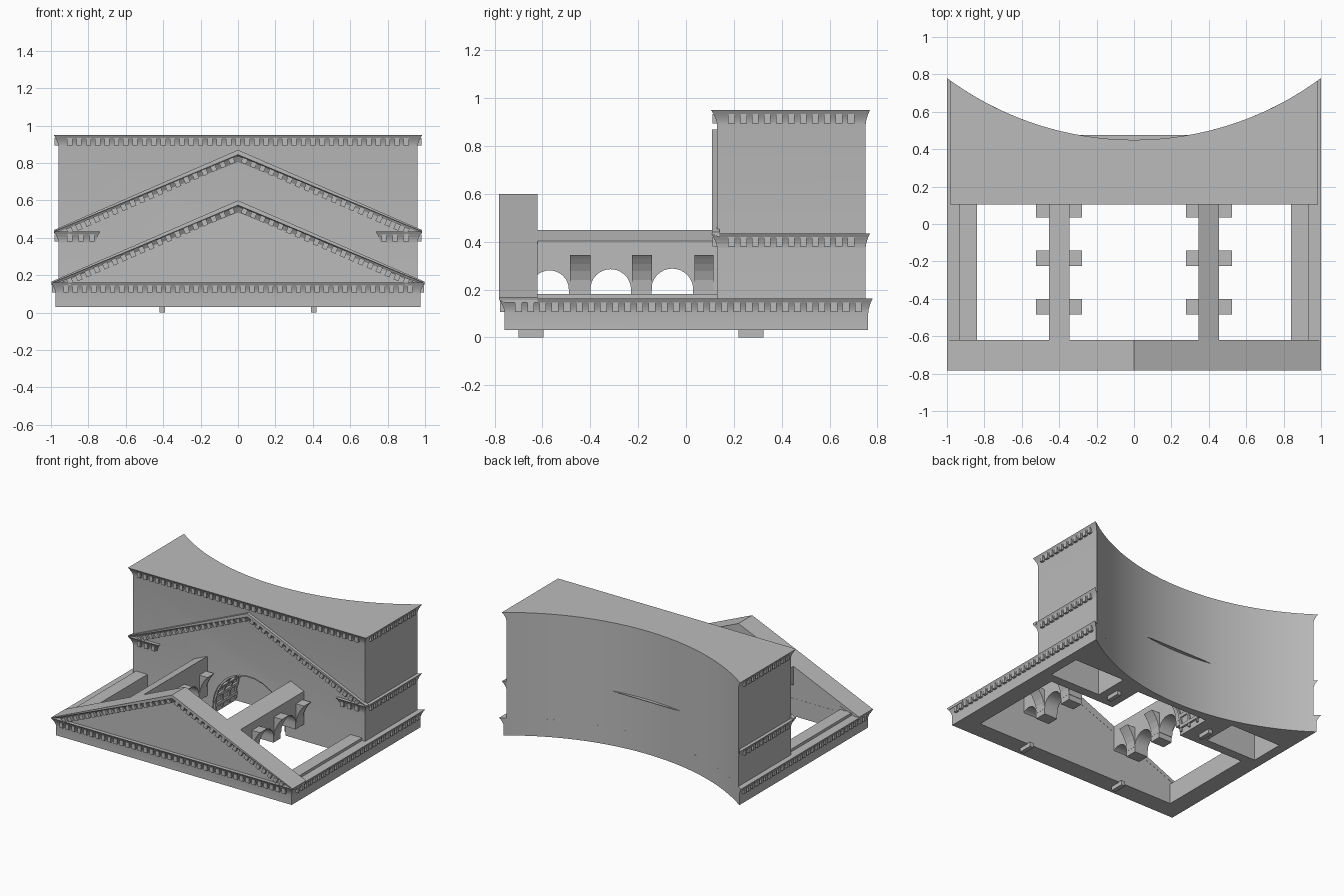
import bpy, bmesh
from math import sin, cos, pi, sqrt, atan2
from mathutils import Matrix, Vector

cube = bpy.data.objects.get("Cube")
if cube:
    bpy.data.objects.remove(cube, do_unlink=True)

stone = bpy.data.materials.new("grey_stone")
stone.use_nodes = True
stone.diffuse_color = (0.5, 0.5, 0.5, 1)
stone.node_tree.nodes["Principled BSDF"].inputs["Base Color"].default_value = (0.5, 0.5, 0.5, 1)

SLOPE = 0.435
RAD, CY = 1.68, 2.13          # concave rear wall circle


def back(x):
    return CY - sqrt(RAD * RAD - x * x)


def finish(name, bm):
    bmesh.ops.recalc_face_normals(bm, faces=bm.faces)
    me = bpy.data.meshes.new(name)
    bm.to_mesh(me)
    bm.free()
    ob = bpy.data.objects.new(name, me)
    bpy.context.collection.objects.link(ob)
    me.materials.append(stone)
    return ob


def loft(name, rings):
    """Skin closed rings of equal length and cap both ends."""
    bm = bmesh.new()
    vs = [[bm.verts.new(p) for p in r] for r in rings]
    n = len(vs[0])
    for a, b in zip(vs, vs[1:]):
        for i in range(n):
            j = (i + 1) % n
            bm.faces.new((a[i], a[j], b[j], b[i]))
    bm.faces.new(vs[0])
    bm.faces.new(vs[-1])
    return finish(name, bm)


def prism_y(name, pts, y0, y1):
    return loft(name, [[(x, y, z) for x, z in pts] for y in (y0, y1)])


def add_box(bm, lo, hi, mat=None):
    c = [(a + b) / 2 for a, b in zip(lo, hi)]
    s = [b - a for a, b in zip(lo, hi)]
    m = Matrix.Translation(c) @ Matrix.Diagonal((*s, 1))
    bmesh.ops.create_cube(bm, size=1, matrix=mat @ m if mat else m)


def box(name, lo, hi):
    bm = bmesh.new()
    add_box(bm, lo, hi)
    return finish(name, bm)


def cut(ob, cutters):
    for c in cutters:
        m = ob.modifiers.new("cut", 'BOOLEAN')
        m.operation, m.solver, m.object = 'DIFFERENCE', 'EXACT', c
        bpy.context.view_layer.objects.active = ob
        bpy.ops.object.modifier_apply(modifier=m.name)


def smooth(ob):
    bpy.ops.object.select_all(action='DESELECT')
    ob.select_set(True)
    bpy.context.view_layer.objects.active = ob
    bpy.ops.object.shade_smooth_by_angle(angle=0.5)


def footprint(hx, yf, z, n=40):
    xs = [hx - 2 * hx * i / n for i in range(n + 1)]
    return [(-hx, yf, z), (hx, yf, z)] + [(x, back(x), z) for x in xs]


def flare(top, depth=0.025, height=0.06, n=4):
    """Offsets and heights of a concave cornice."""
    return [(depth * (i / n) ** 1.6, top - height + height * i / n) for i in range(n + 1)]


# main masses with flared cornices
base = loft("base_frame", [footprint(0.975, -0.758, 0.03)] +
            [footprint(0.975 + o, -0.758 - o, z) for o, z in flare(0.162)])
block = loft("rear_block", [footprint(0.96, 0.13, 0.155)] +
             [footprint(0.96 + o, 0.13 - o, z) for o, z in flare(0.95)])

# openings
arch = [(0.3, -0.05)] + [(0.3 * cos(pi * i / 24), 0.09 + 0.3 * sin(pi * i / 24))
                         for i in range(25)] + [(-0.3, -0.05)]
court = box("court_cutter", (-0.84, -0.62, -0.1), (0.84, 0.13, 0.3))
vault = prism_y("vault_cutter", arch, 0.05, 0.4)
pockets = [box("pocket_cutter", (min(s * 0.48, s * 0.9), 0.2, -0.1),
               (max(s * 0.48, s * 0.9), 0.46, 0.4)) for s in (-1, 1)]
cut(base, [court, vault] + pockets)
cut(block, [vault] + pockets)
for c in [court, vault] + pockets:
    bpy.data.objects.remove(c, do_unlink=True)
smooth(base)
smooth(block)

# coffer ribs inside the vault
bm = bmesh.new()
for k in range(13):
    rot = Matrix.Translation((0, 0, 0.09)) @ Matrix.Rotation(-pi / 2 + pi * k / 12, 4, 'Y')
    add_box(bm, (-0.012, 0.14, 0.285), (0.012, 0.4, 0.302), rot)
    for y in (0.14, 0.225, 0.31, 0.385):
        add_box(bm, (-0.038, y, 0.287), (0.038, y + 0.015, 0.302), rot)
finish("vault_coffers", bm)

# thin ledge on the concave wall
box("rear_ledge", (-0.32, 0.42, 0.435), (0.32, 0.475, 0.44))

# middle cornice returning round the block corners
for s, side in ((1, "left"), (-1, "right")):
    rings = []
    for o, z in flare(0.435):
        hx, yf = 0.96 + o, 0.13 - o
        rings.append([(s * x, y, z) for x, y in
                      ((0.76 - o, yf), (hx, yf), (hx, back(hx)), (0.76 - o, 0.5))])
    loft(side + "_middle_cornice", rings)

# level rows of cornice brackets
bm = bmesh.new()


def row_x(x0, x1, n, y, top):
    for i in range(n):
        x = x0 + (x1 - x0) * i / (n - 1)
        add_box(bm, (x - 0.014, y - 0.02, top - 0.055), (x + 0.014, y + 0.01, top - 0.016))


def row_y(y0, y1, n, hx, top):
    for s in (-1, 1):
        for i in range(n):
            y = y0 + (y1 - y0) * i / (n - 1)
            a, b = sorted((s * (hx - 0.01), s * (hx + 0.02)))
            add_box(bm, (a, y - 0.014, top - 0.055), (b, y + 0.014, top - 0.016))


row_x(-0.92, 0.92, 38, -0.758, 0.162)
row_x(-0.9, 0.9, 37, 0.13, 0.95)
for s in (-1, 1):
    row_x(s * 0.78, s * 0.9, 3, 0.13, 0.435)
row_y(-0.7, 0.72, 29, 0.975, 0.162)
row_y(0.19, 0.69, 11, 0.96, 0.95)
row_y(0.19, 0.69, 11, 0.96, 0.435)
finish("cornice_brackets", bm)


# gables: tapered raking cornices with tilted brackets
def chevron(hx, apex, t, y):
    low = apex - SLOPE * hx
    return [(-hx, y, low), (0, y, apex), (hx, y, low),
            (hx, y, low - t * 0.3), (0, y, apex - t), (-hx, y, low - t * 0.3)]


def rake(name, hx, apex, y_front, y_wall, y_back):
    loft(name + "_raking_cornice", [chevron(hx, apex, 0.025, y_front),
                                    chevron(hx, apex, 0.035, (y_front + y_wall) / 2),
                                    chevron(hx, apex, 0.065, y_wall),
                                    chevron(hx, apex, 0.065, y_back)])
    bm = bmesh.new()
    for s in (-1, 1):
        rot = Matrix.Rotation(s * atan2(SLOPE, 1), 4, 'Y')
        for i in range(19):
            x = s * (0.035 + 0.048 * i)
            m = Matrix.Translation((x, 0, apex - SLOPE * abs(x) - 0.04)) @ rot
            add_box(bm, (-0.014, y_front + 0.005, -0.018), (0.014, y_wall + 0.01, 0.016), m)
    finish(name + "_rake_brackets", bm)


rake("front_gable", 0.998, 0.6, -0.782, -0.758, -0.62)
rake("block_gable", 0.985, 0.87, 0.108, 0.13, 0.14)
prism_y("front_gable_wall", [(-0.97, 0.15), (0, 0.57), (0.97, 0.15)], -0.756, -0.621)

# side ledges, arcades, flared piers and feet
profile = [(-0.68, 1), (0.135, 1), (0.135, 0.155), (0.03, 0.155)]
for c, r in ((-0.0575, 0.0875), (-0.315, 0.085), (-0.57, 0.08)):
    profile += [(c + r * cos(pi * i / 16), 0.2 + r * sin(pi * i / 16)) for i in range(17)]
    profile += [(c - r, 0.155)]
    if c > -0.5:
        profile += [(-0.23 if c > -0.1 else -0.49, 0.155)]
        if c > -0.1:
            profile[-2:] = [(c - r, 0.155), (-0.23, 0.155)]
profile += [(-0.68, 0.155)]

for s, side in ((1, "left"), (-1, "right")):
    a, b = sorted((s * 0.84, s * 0.935))
    box(side + "_ledge", (a, -0.65, 0.14), (b, 0.135, 0.182))
    rings = [[(s * x, y, 0.6 - SLOPE * x if z == 1 else z) for y, z in profile]
             for x in (0.345, 0.455)]
    smooth(loft(side + "_arcade", rings))
    for k, (y0, y1) in enumerate(((-0.485, -0.4), (-0.225, -0.142), (0.035, 0.115))):
        right = [(0.056 + 0.067 * t * t, 0.195 + 0.15 * t) for t in (0, 0.3, 0.55, 0.75, 0.9, 1)]
        pts = [(s * 0.4 + x, z) for x, z in right] + [(s * 0.4 - x, z) for x, z in reversed(right)]
        prism_y(f"{side}_pier_{k + 1}", pts, y0, y1)
    for place, y0, y1 in (("front", -0.7, -0.595), ("back", 0.22, 0.325)):
        box(f"{side}_{place}_foot", (s * 0.405 - 0.016, y0, 0), (s * 0.405 + 0.016, y1, 0.035))
